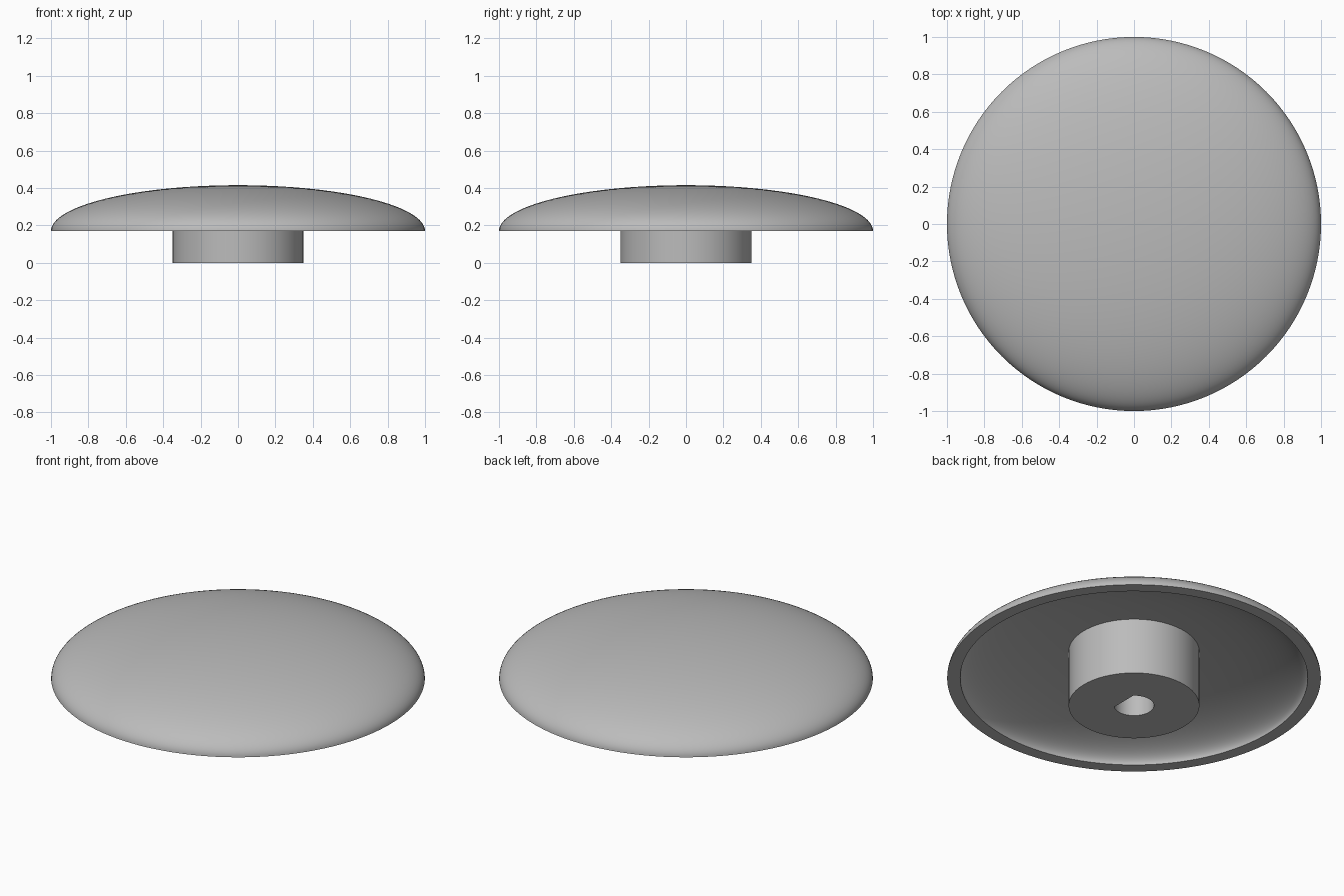
import bpy
import bmesh
from math import sin, cos, pi, radians

if "Cube" in bpy.data.objects:
    bpy.data.objects.remove(bpy.data.objects["Cube"])

RIM_Z, DOME_R, DOME_H, WALL = 0.17, 1.0, 0.245, 0.07
POST_R, POST_TOP = 0.35, 0.36
BORE_R, BORE_TOP = 0.107, 0.33
FLAT_X = BORE_R * cos(radians(48))   # D-shaped bore, flat towards +x

grey = bpy.data.materials.new("plain_grey")
grey.use_nodes = True
grey.diffuse_color = (0.5, 0.5, 0.5, 1)
grey.node_tree.nodes["Principled BSDF"].inputs["Base Color"].default_value = (0.5, 0.5, 0.5, 1)


def finish(bm, name):
    bmesh.ops.recalc_face_normals(bm, faces=bm.faces)
    mesh = bpy.data.meshes.new(name)
    bm.to_mesh(mesh)
    bm.free()
    mesh.materials.append(grey)
    obj = bpy.data.objects.new(name, mesh)
    bpy.context.collection.objects.link(obj)
    bpy.ops.object.select_all(action="DESELECT")
    obj.select_set(True)
    bpy.context.view_layer.objects.active = obj
    bpy.ops.object.shade_smooth_by_angle(angle=radians(30))
    return obj


def arc(radius, height, steps=32):
    """Quarter ellipse from the rim up to the axis."""
    return [(radius * cos(pi / 2 * i / steps), 0, RIM_Z + height * sin(pi / 2 * i / steps))
            for i in range(steps + 1)]


# Hollow dome: outer and inner curves joined by the flat rim, spun round z
bm = bmesh.new()
profile = arc(DOME_R - WALL, DOME_H - WALL)[::-1] + arc(DOME_R, DOME_H)
verts = [bm.verts.new(p) for p in profile]
edges = [bm.edges.new(pair) for pair in zip(verts, verts[1:])]
bmesh.ops.spin(bm, geom=verts + edges, cent=(0, 0, 0), axis=(0, 0, 1),
               angle=2 * pi, steps=128)
bmesh.ops.remove_doubles(bm, verts=bm.verts, dist=0.0001)
bmesh.ops.dissolve_degenerate(bm, edges=bm.edges, dist=0.0001)
finish(bm, "dome_shell")

# Mounting post: outer wall, bottom face and blind D-shaped bore
SIDES = 90
bm = bmesh.new()


def ring(radius, z, flat=None):
    points = []
    for i in range(SIDES):
        a = 2 * pi * i / SIDES
        r = radius
        if flat and cos(a) > 0:
            r = min(radius, flat / cos(a))
        points.append(bm.verts.new((r * cos(a), r * sin(a), z)))
    return points


rings = [ring(POST_R, POST_TOP), ring(POST_R, 0),
         ring(BORE_R, 0, FLAT_X), ring(BORE_R, BORE_TOP, FLAT_X)]
for low, high in zip(rings, rings[1:]):
    for i in range(SIDES):
        j = (i + 1) % SIDES
        bm.faces.new((low[i], low[j], high[j], high[i]))
bm.faces.new(rings[0])
bm.faces.new(rings[-1])
finish(bm, "mounting_post")
